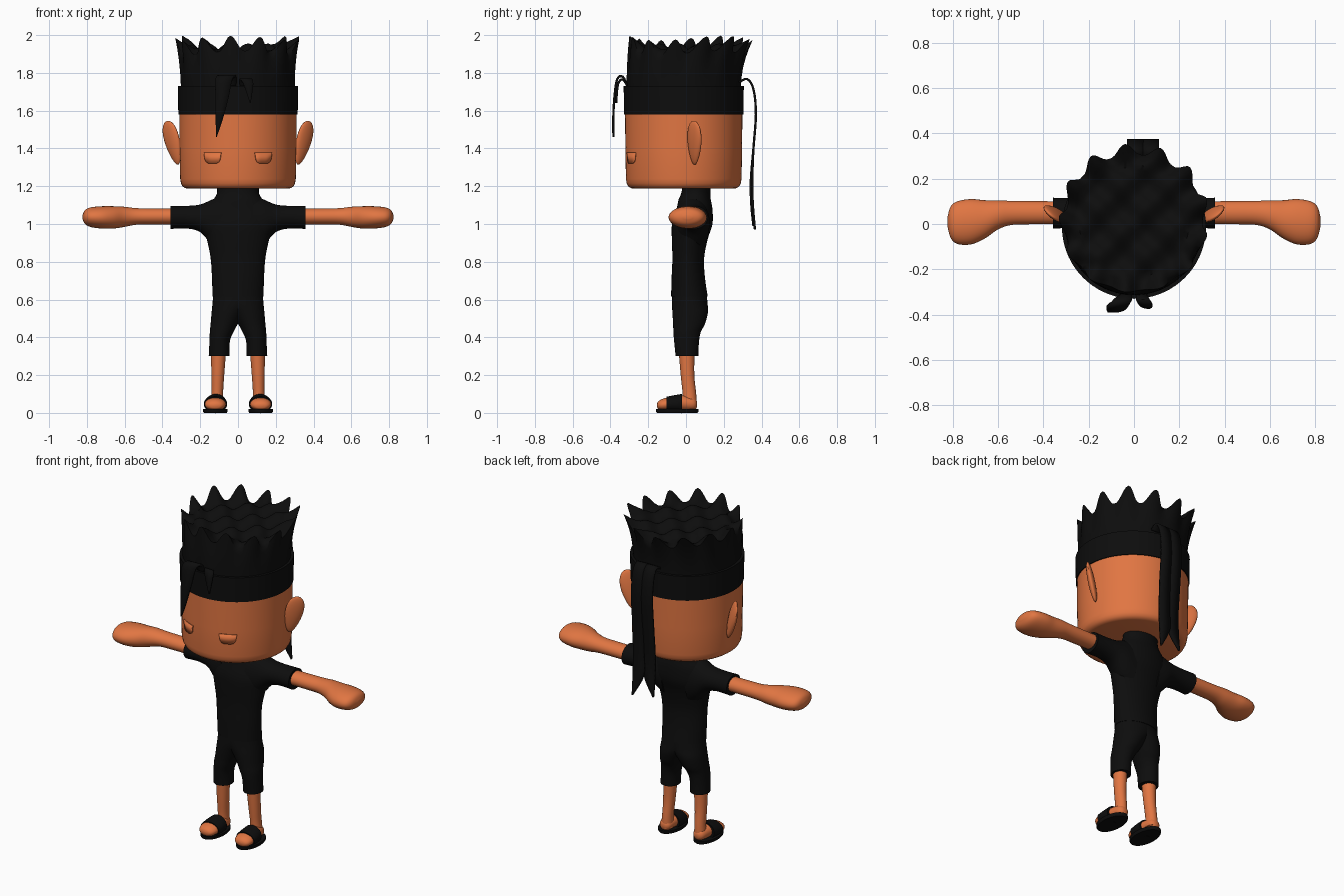
import bpy, bmesh, math
from mathutils import Vector, Matrix

cube = bpy.data.objects.get("Cube")
if cube:
    bpy.data.objects.remove(cube)


def material(name, colour):
    m = bpy.data.materials.new(name)
    m.use_nodes = True
    m.diffuse_color = (*colour, 1)
    bsdf = next(n for n in m.node_tree.nodes if n.type == 'BSDF_PRINCIPLED')
    bsdf.inputs["Base Color"].default_value = (*colour, 1)
    return m


skin = material("warm_skin", (0.75, 0.18, 0.055))
black = material("soft_black", (0.004, 0.004, 0.004))
HEAD_Y = -0.012


def finish(name, bm, mat, mirror=False, thick=0, angle=40):
    bmesh.ops.recalc_face_normals(bm, faces=bm.faces)
    mesh = bpy.data.meshes.new(name)
    bm.to_mesh(mesh)
    bm.free()
    mesh.materials.append(mat)
    ob = bpy.data.objects.new(name, mesh)
    bpy.context.collection.objects.link(ob)
    if thick:
        mod = ob.modifiers.new("Thickness", 'SOLIDIFY')
        mod.thickness = thick
        mod.offset = 0
    if mirror:
        ob.modifiers.new("Mirror", 'MIRROR').use_mirror_merge = False
    bpy.ops.object.select_all(action='DESELECT')
    ob.select_set(True)
    bpy.context.view_layer.objects.active = ob
    bpy.ops.object.shade_smooth_by_angle(angle=math.radians(angle))
    return ob


def smooth_rows(rows, steps):
    # Catmull-Rom interpolation between rows of parameters
    rows = [Vector(r) for r in rows]
    if steps == 1:
        return rows
    out = []
    for i in range(len(rows) - 1):
        p0, p1, p2 = rows[max(i - 1, 0)], rows[i], rows[i + 1]
        p3 = rows[min(i + 2, len(rows) - 1)]
        for s in range(steps):
            t = s / steps
            out.append(p1 + (p2 - p0) * t / 2 + (p0 * 2 - p1 * 5 + p2 * 4 - p3) * t * t / 2
                       + (p1 * 3 - p0 - p2 * 3 + p3) * t ** 3 / 2)
    return out + [rows[-1]]


def skin_rings(bm, rings, closed=True):
    n = len(rings[0])
    for lo, hi in zip(rings, rings[1:]):
        for j in range(n if closed else n - 1):
            k = (j + 1) % n
            bm.faces.new((lo[j], lo[k], hi[k], hi[j]))


def loft(name, mat, axis, rows, steps=4, segs=32, **kw):
    # each row: position on axis, then centre and radius for both cross directions
    order = {'x': (2, 0, 1), 'y': (0, 2, 1), 'z': (0, 1, 2)}[axis]
    bm = bmesh.new()
    rings = []
    for t, ca, ra, cb, rb in smooth_rows(rows, steps):
        ring = []
        for j in range(segs):
            a = math.tau * j / segs
            p = (ca + ra * math.cos(a), cb + rb * math.sin(a), t)
            ring.append(bm.verts.new([p[i] for i in order]))
        rings.append(ring)
    skin_rings(bm, rings)
    bm.faces.new(rings[0])
    bm.faces.new(rings[-1])
    return finish(name, bm, mat, **kw)


def ribbon(name, mat, rows, thick=0.012):
    # each row: centre x, y, z and half width
    bm = bmesh.new()
    rings = [[bm.verts.new((x + w * s, y, z)) for s in (-1, 0, 1)]
             for x, y, z, w in smooth_rows(rows, 4)]
    skin_rings(bm, rings, closed=False)
    return finish(name, bm, mat, thick=thick)


# Head and band
def drum(name, mat, profile):
    loft(name, mat, 'z', [(z, 0, r, HEAD_Y, r) for z, r in profile], steps=1, segs=72)


drum("head", skin, [(1.187, 0.265), (1.19, 0.28), (1.2, 0.294), (1.216, 0.302),
                    (1.24, 0.306), (1.4, 0.309), (1.65, 0.311)])
drum("head_band", black, [(1.58, 0.316), (1.73, 0.318)])

# Hair: a wall rising into a ring of back-swept spikes, with a lumpy crown
SPIKES, SEGS = 13, 156
bm = bmesh.new()
rings = []


def hair_ring(radius, height, spread):
    ring = []
    for j in range(SEGS):
        a = math.tau * j / SEGS
        spike = (0.5 + 0.5 * math.cos(SPIKES * (a - math.pi))) ** 1.3
        z = height(a, spike)
        t = max(0, (z - 1.72) / 0.27)
        r = radius + spread * 0.03 * spike
        ring.append(bm.verts.new((r * math.cos(a), HEAD_Y + r * math.sin(a) + 0.04 * t * t, z)))
    rings.append(ring)


def rim(a, spike):
    return 1.905 + 0.08 * spike + 0.012 * math.sin(3 * a)


for i in range(7):
    f = i / 6
    hair_ring(0.302, lambda a, s: 1.69 + (rim(a, s) - 1.69) * f, f * f)
for i in range(1, 16):
    r = 0.3 * (1 - i / 16)
    blend = max(0, 1 - i / 3)

    def crown(a, s):
        lump = math.sin(30 * r * math.cos(a)) * math.sin(30 * r * math.sin(a))
        return (1.925 + 0.03 * lump) * (1 - blend) + rim(a, s) * blend
    hair_ring(r, crown, blend)
skin_rings(bm, rings)
bm.faces.new(rings[-1])
bm.faces.new(rings[0])
finish("hair", bm, black, angle=60)

# Loose locks over the forehead
ribbon("long_front_lock", black, [
    (-0.03, -0.31, 1.73, 0.02), (-0.05, -0.335, 1.78, 0.04), (-0.075, -0.365, 1.765, 0.045),
    (-0.085, -0.38, 1.66, 0.033), (-0.1, -0.385, 1.55, 0.018), (-0.115, -0.384, 1.46, 0.002)])
ribbon("short_front_lock", black, [
    (0.03, -0.31, 1.73, 0.02), (0.04, -0.335, 1.765, 0.03), (0.055, -0.36, 1.74, 0.026),
    (0.065, -0.37, 1.64, 0.002)])

# Band tails hanging behind the head
for name, x, side, gap, end in (("right_band_tail", 0.005, -1, 0, 0.99),
                                ("left_band_tail", 0.075, 1, 0.008, 0.97)):
    ribbon(name, black, [
        (x, 0.28, 1.75, 0.035), (x, 0.325, 1.767, 0.035), (x, 0.358, 1.71, 0.036),
        (x, 0.37, 1.58, 0.036), (x, 0.357, 1.4, 0.036), (x, 0.343 + gap, 1.23, 0.036),
        (x, 0.346 + gap, 1.1, 0.036), (x + side * 0.033, 0.357 + gap, end, 0.002)])

# Ears
bm = bmesh.new()
bmesh.ops.create_uvsphere(bm, u_segments=24, v_segments=16, radius=1)
for v in bm.verts:
    v.co.x *= 1 + 0.3 * v.co.z
place = (Matrix.Translation((0.346, 0.045, 1.43)) @ Matrix.Rotation(math.radians(14), 4, 'Y')
         @ Matrix.Rotation(math.radians(42), 4, 'Z') @ Matrix.Diagonal((0.05, 0.02, 0.12, 1)))
bm.transform(place)
finish("ears", bm, skin, mirror=True)

# Half-round eyelid plates wrapped on the face
bm = bmesh.new()
columns = []
for i in range(17):
    u = i / 8 - 1
    x = 0.134 + 0.045 * u
    y = HEAD_Y - math.sqrt(0.311 ** 2 - x * x)
    drop = 0.005 + 0.053 * math.sqrt(1 - u ** 4)
    columns.append([bm.verts.new((x, y, z)) for z in (1.378, 1.378 - drop)])
skin_rings(bm, columns, closed=False)
finish("eyes", bm, skin, mirror=True, thick=0.008)

# Shirt
loft("shirt_body", black, 'z', [
    (0.615, 0, 0.135, 0.018, 0.097), (0.72, 0, 0.138, 0.012, 0.088),
    (0.82, 0, 0.145, 0.012, 0.084), (0.92, 0, 0.165, 0.02, 0.095),
    (1.0, 0, 0.185, 0.033, 0.107), (1.08, 0, 0.165, 0.045, 0.095),
    (1.13, 0, 0.13, 0.046, 0.085), (1.16, 0, 0.112, 0.052, 0.078), (1.195, 0, 0.11, 0.056, 0.075)])
loft("shirt_sleeves", black, 'x', [
    (0.08, 0.035, 0.09, 1.0, 0.15), (0.14, 0.04, 0.085, 1.01, 0.118),
    (0.2, 0.046, 0.072, 1.03, 0.073), (0.27, 0.048, 0.066, 1.036, 0.06),
    (0.357, 0.048, 0.068, 1.035, 0.061)], mirror=True)

# Arms with mitten hands
loft("arms", skin, 'x', [
    (0.33, 0.05, 0.05, 1.04, 0.042), (0.45, 0.05, 0.051, 1.04, 0.042),
    (0.54, 0.049, 0.053, 1.04, 0.044), (0.6, 0.04, 0.064, 1.038, 0.053),
    (0.66, 0.02, 0.085, 1.035, 0.059), (0.72, 0.01, 0.1, 1.035, 0.059),
    (0.78, 0.006, 0.094, 1.036, 0.052), (0.81, 0.008, 0.068, 1.037, 0.037),
    (0.823, 0.01, 0.02, 1.037, 0.01)], mirror=True)

# Cropped trousers, halves meeting at the crotch
loft("trousers", black, 'z', [
    (0.3, 0.1, 0.055, 0.005, 0.06), (0.38, 0.097, 0.054, 0.003, 0.066),
    (0.43, 0.086, 0.063, 0.006, 0.073), (0.47, 0.073, 0.072, 0.016, 0.084),
    (0.53, 0.05, 0.09, 0.022, 0.094), (0.58, 0.02, 0.115, 0.02, 0.094),
    (0.64, 0, 0.13, 0.018, 0.09)], mirror=True)

# Legs and feet
loft("legs", skin, 'z', [
    (0.03, 0.112, 0.036, 0.02, 0.038), (0.1, 0.11, 0.031, 0.018, 0.036),
    (0.2, 0.107, 0.034, 0.008, 0.036), (0.33, 0.103, 0.04, 0.003, 0.042)], mirror=True)
loft("feet", skin, 'y', [
    (0.058, 0.114, 0.015, 0.045, 0.015), (0.04, 0.114, 0.035, 0.047, 0.033),
    (-0.02, 0.116, 0.046, 0.052, 0.04), (-0.08, 0.119, 0.056, 0.048, 0.036),
    (-0.125, 0.121, 0.052, 0.043, 0.031), (-0.147, 0.121, 0.035, 0.04, 0.02),
    (-0.154, 0.121, 0.01, 0.04, 0.006)], mirror=True)

# Sandals
loft("sandal_soles", black, 'z', [
    (0, 0.12, 0.06, -0.046, 0.107), (0.006, 0.12, 0.065, -0.046, 0.112),
    (0.02, 0.12, 0.065, -0.046, 0.112)], steps=1, mirror=True)
loft("sandal_straps", black, 'y', [
    (-0.102, 0.12, 0.061, 0.045, 0.041), (-0.06, 0.119, 0.062, 0.047, 0.047),
    (-0.022, 0.118, 0.058, 0.049, 0.051)], mirror=True)
